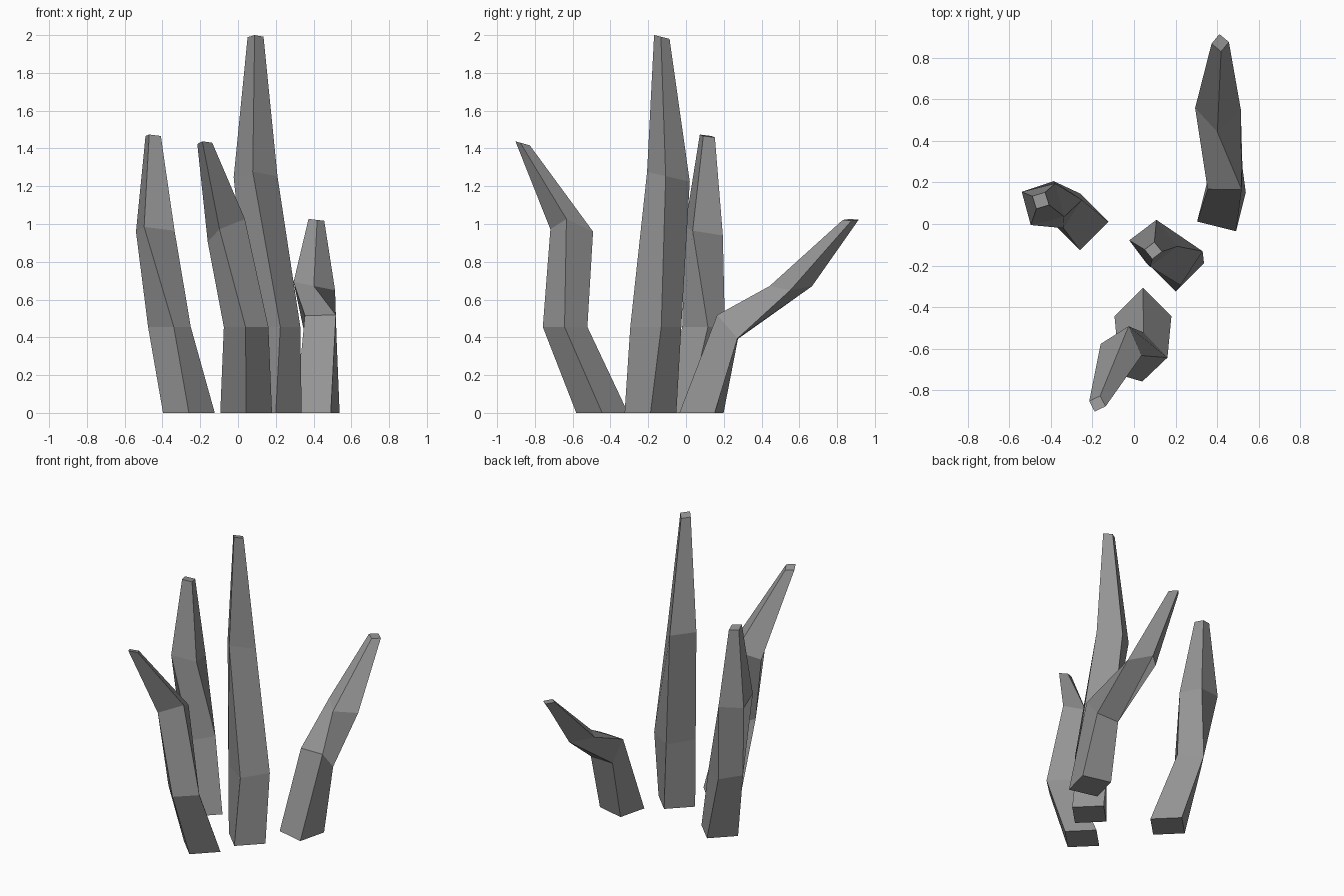
import bpy
from mathutils import Vector

if "Cube" in bpy.data.objects:
    bpy.data.objects.remove(bpy.data.objects["Cube"], do_unlink=True)

# Single stone grey
stone = bpy.data.materials.new("stone_grey")
stone.use_nodes = True
GREY = (0.3, 0.3, 0.3, 1)
stone.diffuse_color = GREY
stone.node_tree.nodes["Principled BSDF"].inputs["Base Color"].default_value = GREY


def ring(centre, front, slope=(0, 0)):
    """Square section: front corner offset in plan, on a plane with x/y slopes."""
    c = Vector(centre)
    sx, sy = slope
    normal = Vector((-sx, -sy, 1)).normalized()
    u = Vector((front[0], front[1], front[0] * sx + front[1] * sy))
    v = normal.cross(u)
    return [c + u, c + v, c - u, c - v]


def spike(name, *sections):
    """Loft square sections into a closed, bent, tapering spike."""
    verts = [p for s in sections for p in ring(*s)]
    top = len(verts) - 4
    faces = [(3, 2, 1, 0), tuple(range(top, top + 4))]
    for base in range(0, top, 4):
        for i in range(4):
            j = (i + 1) % 4
            faces.append((base + i, base + j, base + j + 4, base + i + 4))
    mesh = bpy.data.meshes.new(name)
    mesh.from_pydata(verts, [], faces)
    mesh.materials.append(stone)
    obj = bpy.data.objects.new(name, mesh)
    bpy.context.collection.objects.link(obj)
    return obj


# Each spike: foot, lower bend, upper bend, blunt tip
FOOT = (0, -0.137)

spike("tall_spike",
      ((0.2, -0.188, 0), FOOT),
      ((0.195, -0.16, 0.455), (0.029, -0.135)),
      ((0.093, -0.093, 1.25), (-0.015, -0.113), (0, -0.23)),
      ((0.093, -0.128, 1.99), (-0.005, -0.041), (0, -0.25)))

spike("right_spike",
      ((-0.26, 0.01, 0), FOOT),
      ((-0.363, 0.093, 0.455), (0.023, -0.113)),
      ((-0.438, 0.095, 0.962), (-0.059, -0.1), (-0.08, -0.18)),
      ((-0.449, 0.113, 1.466), (-0.021, -0.04), (-0.08, -0.15)))

spike("front_spike",
      ((0.043, -0.444, 0), FOOT),
      ((0.043, -0.64, 0.455), (-0.003, -0.118)),
      ((-0.062, -0.605, 0.966), (-0.036, -0.113), (0.55, -0.23)),
      ((-0.176, -0.865, 1.427), (-0.013, -0.038), (0, -0.28)))

spike("back_leaning_spike",
      ((0.421, 0.082, 0), (0.07, -0.117)),
      ((0.438, 0.22, 0.455), (0.08, -0.055), (0, -1.15)),
      ((0.404, 0.555, 0.671), (-0.003, -0.112), (-0.2, 0)),
      ((0.415, 0.872, 1.022), (0.004, -0.042), (-0.12, 0)))
